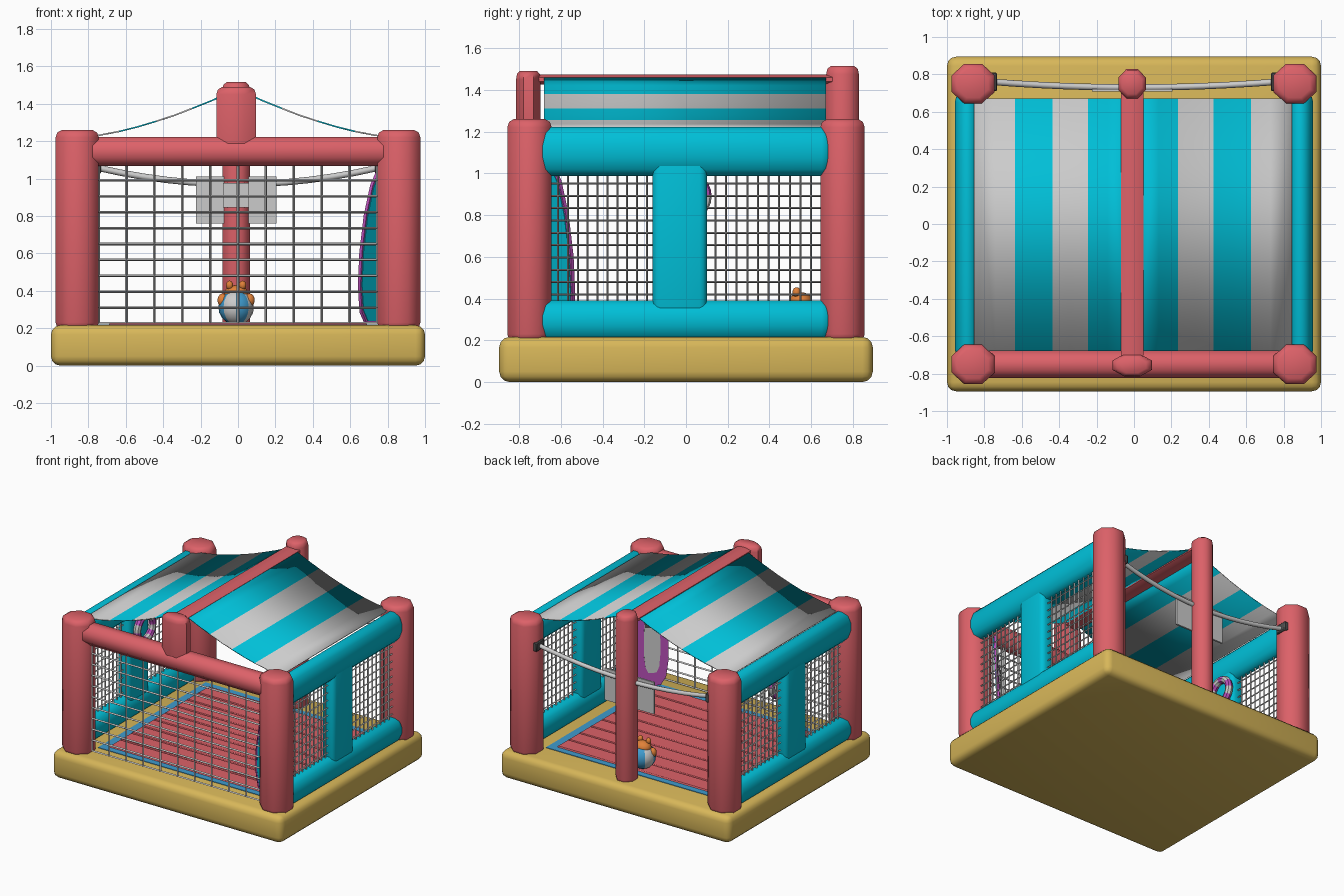
import bpy, bmesh, math
from mathutils import Matrix, Vector

if "Cube" in bpy.data.objects:
    bpy.data.objects.remove(bpy.data.objects["Cube"])


def mat(name, rgb):
    m = bpy.data.materials.new(name)
    m.diffuse_color = (*rgb, 1)
    m.use_nodes = True
    m.node_tree.nodes["Principled BSDF"].inputs["Base Color"].default_value = m.diffuse_color
    return m


RED = mat("red", (0.72, 0.12, 0.14))
TEAL = mat("teal", (0.0, 0.52, 0.68))
YELLOW = mat("yellow", (0.68, 0.47, 0.1))
BLUE = mat("blue", (0.05, 0.33, 0.62))
ORANGE = mat("orange", (0.75, 0.22, 0.04))
PURPLE = mat("purple", (0.5, 0.08, 0.5))
DARK = mat("dark", (0.08, 0.08, 0.08))
WHITE = mat("white", (0.7, 0.7, 0.7))


def finish(name, bm, mats=(), smooth=40):
    bmesh.ops.recalc_face_normals(bm, faces=bm.faces[:])
    me = bpy.data.meshes.new(name)
    bm.to_mesh(me)
    bm.free()
    ob = bpy.data.objects.new(name, me)
    bpy.context.collection.objects.link(ob)
    for m in mats:
        me.materials.append(m)
    if smooth:
        bpy.ops.object.select_all(action='DESELECT')
        ob.select_set(True)
        bpy.context.view_layer.objects.active = ob
        bpy.ops.object.shade_smooth_by_angle(angle=math.radians(smooth))
    return ob


def box(name, loc, size, m=None, bevel=0, segs=3, rot=None):
    bm = bmesh.new()
    bmesh.ops.create_cube(bm, size=1)
    bmesh.ops.scale(bm, vec=size, verts=bm.verts)
    if bevel:
        bmesh.ops.bevel(bm, geom=bm.edges[:], offset=bevel, segments=segs, profile=0.5, affect='EDGES')
    bm.transform(Matrix.Translation(loc) @ (rot or Matrix()))
    return finish(name, bm, [m] if m else [])


def tube(name, a, b, r1, r2, m, sides=8, cap=0.04):
    """Inflated tube from a to b with chamfered ends; r1 and r2 are the cross radii."""
    a, b = Vector(a), Vector(b)
    d = b - a
    n = d.length
    # r1 goes along x (or z for tubes running along x), r2 along the remaining axis
    u = Vector((0, 0, 1)) if abs(d.x) > 0.5 * n else Vector((1, 0, 0))
    v = d.normalized().cross(u)
    bm = bmesh.new()
    rings = []
    for t, k in ((0, 0.7), (cap * 0.35, 0.92), (cap, 1), (n - cap, 1), (n - cap * 0.35, 0.92), (n, 0.7)):
        c = a + d.normalized() * t
        rings.append([bm.verts.new(c + (u * r1 * math.cos(q) + v * r2 * math.sin(q)) * k)
                      for q in (math.tau * (i + 0.5) / sides for i in range(sides))])
    for p, q in zip(rings, rings[1:]):
        for i in range(sides):
            j = (i + 1) % sides
            bm.faces.new((p[i], p[j], q[j], q[i]))
    bm.faces.new(rings[0])
    bm.faces.new(rings[-1])
    return finish(name, bm, [m], 50)


def net(name, o, u, v, nu, nv, thick):
    """Square mesh net made by wireframing a grid."""
    o, u, v = Vector(o), Vector(u), Vector(v)
    bm = bmesh.new()
    g = [[bm.verts.new(o + u * i / nu + v * j / nv) for j in range(nv + 1)] for i in range(nu + 1)]
    for i in range(nu):
        for j in range(nv):
            bm.faces.new((g[i][j], g[i + 1][j], g[i + 1][j + 1], g[i][j + 1]))
    ob = finish(name, bm, smooth=0)
    w = ob.modifiers.new("net", 'WIREFRAME')
    w.thickness = thick
    w.use_even_offset = False


def ball(name, loc, r, mats, scale=(1, 1, 1), seg=16):
    bm = bmesh.new()
    bmesh.ops.create_uvsphere(bm, u_segments=seg, v_segments=10, radius=r)
    for f in bm.faces:
        c = f.calc_center_median()
        f.material_index = int((math.atan2(c.y, c.x) + math.pi) / math.tau * 8) % len(mats)
    bm.transform(Matrix.Translation(loc) @ Matrix.Diagonal((*scale, 1)))
    return finish(name, bm, mats)


# Inflated base and padded floor
box("base", (0, 0, 0.108), (2, 1.79, 0.216), YELLOW, 0.05)
box("floor_border", (0, 0, 0.2), (1.5, 1.34, 0.04), BLUE)
planks = 9
for i in range(planks):
    w = 1.24 / planks
    box(f"floor_plank_{i}", (0, -0.62 + w * (i + 0.5), 0.205), (1.38, w, 0.045), RED, 0.008, 1)

# Posts, front beam and ridge
for sx in (-1, 1):
    for sy, n in ((-1, "front"), (1, "back")):
        tube(f"{n}_post_{sx}", (sx * 0.86, sy * 0.75, 0.19), (sx * 0.86, sy * 0.75, 1.26), 0.125, 0.115, RED)
tube("back_centre_post", (-0.01, 0.75, 0.19), (-0.01, 0.75, 1.515), 0.08, 0.085, RED)
tube("front_beam", (-0.84, -0.75, 1.145), (0.84, -0.75, 1.145), 0.084, 0.08, RED)
tube("front_short_post", (-0.01, -0.755, 1.12), (-0.01, -0.755, 1.49), 0.115, 0.064, RED)
tube("roof_ridge", (-0.01, -0.74, 1.45), (-0.01, 0.74, 1.45), 0.065, 0.026, RED)

# Side walls with two windows each
for sx in (-1, 1):
    x = sx * 0.89
    tube(f"wall_bottom_{sx}", (x, -0.71, 0.295), (x, 0.69, 0.295), 0.07, 0.1, TEAL, 12)
    tube(f"wall_top_{sx}", (x, -0.71, 1.105), (x, 0.69, 1.105), 0.07, 0.122, TEAL, 12)
    box(f"wall_middle_{sx}", (x, -0.03, 0.7), (0.11, 0.26, 0.75), TEAL, 0.035)
    net(f"side_net_front_{sx}", (x, -0.66, 0.36), (0, 0.52, 0), (0, 0, 0.65), 11, 11, 0.014)
    net(f"side_net_back_{sx}", (x, 0.09, 0.36), (0, 0.56, 0), (0, 0, 0.65), 11, 11, 0.014)
net("front_net", (-0.745, -0.75, 0.225), (1.49, 0, 0), (0, 0, 0.85), 10, 10, 0.02)

# Striped sagging canopy
xs = (0.03, 0.135, 0.24, 0.335, 0.43, 0.53, 0.63, 0.735, 0.85)
zs = (1.465, 1.417, 1.375, 1.338, 1.307, 1.277, 1.252, 1.232, 1.215)
for sx in (-1, 1):
    bm = bmesh.new()
    rows = [[bm.verts.new((sx * x - 0.005, y, z)) for y in (-0.68, 0.67)] for x, z in zip(xs, zs)]
    for i, (p, q) in enumerate(zip(rows, rows[1:])):
        bm.faces.new((p[0], p[1], q[1], q[0])).material_index = (i // 2) % 2
    s = finish(f"canopy_{sx}", bm, [TEAL, WHITE]).modifiers.new("cloth", 'SOLIDIFY')
    s.thickness, s.offset = 0.008, 0

# Sagging bar across the back with brackets
cu = bpy.data.curves.new("back_bar", 'CURVE')
cu.dimensions = '3D'
cu.bevel_depth, cu.bevel_resolution, cu.use_fill_caps = 0.017, 2, True
sp = cu.splines.new('POLY')
sp.points.add(12)
for i, p in enumerate(sp.points):
    t = i / 6 - 1
    p.co = (0.76 * t, 0.73 + 0.03 * t * t, 0.97 + 0.09 * t * t, 1)
bpy.context.collection.objects.link(bpy.data.objects.new("back_bar", cu))
for sx in (-1, 1):
    box(f"bar_bracket_{sx}", (sx * 0.75, 0.76, 1.06), (0.035, 0.1, 0.07), DARK, 0.006, 1)

# Backboard on the centre post
box("backboard", (-0.01, 0.715, 0.885), (0.43, 0.014, 0.25))
box("backboard_target", (-0.01, 0.664, 0.91), (0.14, 0.012, 0.13))

# Striped swim ring on the left wall
bm = bmesh.new()
N, K = 24, 8
R = [[bm.verts.new((-0.81 + 0.028 * math.sin(b), 0.0 + (0.095 + 0.028 * math.cos(b)) * math.cos(a),
                    0.89 + (0.095 + 0.028 * math.cos(b)) * math.sin(a)))
      for b in (math.tau * k / K for k in range(K))] for a in (math.tau * i / N for i in range(N))]
for i in range(N):
    for k in range(K):
        p, q = R[i], R[(i + 1) % N]
        bm.faces.new((p[k], p[(k + 1) % K], q[(k + 1) % K], q[k])).material_index = (i // 2) % 2
finish("swim_ring", bm, [PURPLE, WHITE])

# Surfboard leaning in the front right corner
place = (Matrix.Translation((0.725, -0.615, 0.225)) @ Matrix.Rotation(math.radians(45), 4, 'Z')
         @ Matrix.Rotation(math.radians(3), 4, 'X'))


def board(name, k, y, th, m):
    half = ((0.06, 0), (0.1, 0.06), (0.12, 0.2), (0.118, 0.38), (0.095, 0.58), (0.055, 0.74), (0, 0.84))
    pts = [(x, z) for x, z in half] + [(-x, z) for x, z in half[-2::-1]]
    b = bmesh.new()
    f = b.faces.new([b.verts.new((x * k, y, 0.4 + (z - 0.4) * (k + 1) / 2)) for x, z in pts])
    e = bmesh.ops.extrude_face_region(b, geom=[f])
    bmesh.ops.translate(b, vec=(0, th, 0), verts=[v for v in e['geom'] if isinstance(v, bmesh.types.BMVert)])
    b.transform(place)
    finish(name, b, [m], 30)


board("surfboard_rim", 1, -0.01, 0.02, PURPLE)
board("surfboard_back", 0.93, -0.014, 0.012, TEAL)
board("surfboard_front", 0.5, 0.005, 0.01, WHITE)
box("surfboard_pad", place @ Vector((0, 0.016, 0.5)), (0.1, 0.008, 0.1), DARK,
    rot=place.to_3x3().to_4x4())

# Toy crab sitting on a striped beach ball
ball("beach_ball", (-0.01, 0.55, 0.312), 0.095, [BLUE, WHITE])
ball("crab_body", (-0.01, 0.55, 0.385), 0.065, [ORANGE], (1, 0.85, 0.7))
for sx in (-1, 1):
    ball(f"crab_claw_{sx}", (-0.01 + sx * 0.072, 0.53, 0.35), 0.032, [ORANGE], (0.9, 0.9, 1.1), 10)
    ball(f"crab_eye_{sx}", (-0.01 + sx * 0.035, 0.53, 0.43), 0.02, [ORANGE], (1, 1, 1.2), 10)
